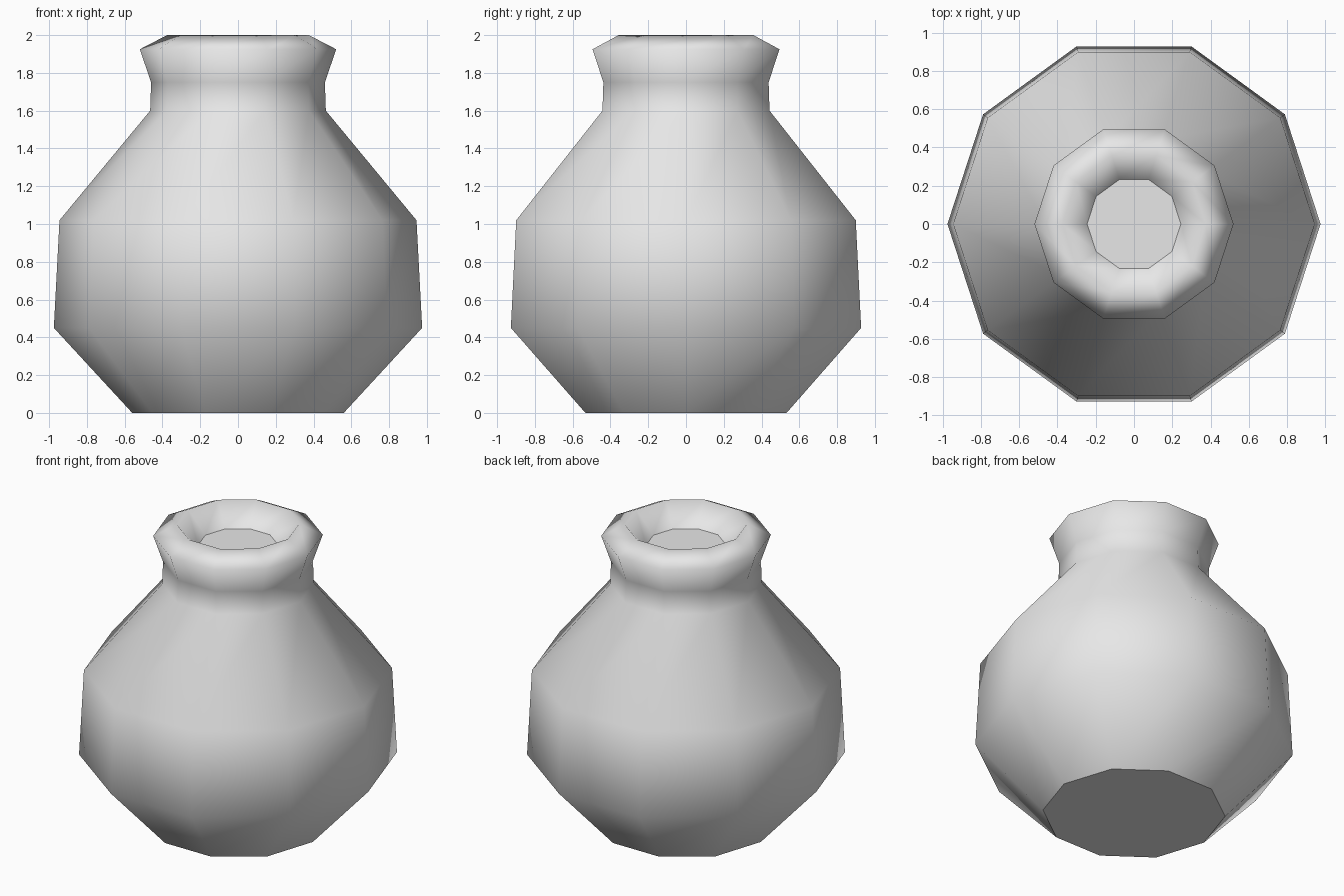
import bpy
import bmesh
from math import cos, sin, tau

cube = bpy.data.objects.get("Cube")
if cube:
    bpy.data.objects.remove(cube, do_unlink=True)

SIDES = 10

# Single clay colour
clay = bpy.data.materials.new("grey clay")
clay.use_nodes = True
clay.diffuse_color = (0.8, 0.8, 0.8, 1)
clay.node_tree.nodes["Principled BSDF"].inputs["Base Color"].default_value = (0.8, 0.8, 0.8, 1)

# Radius and height from the base, up the belly and neck, over the lip to the inner floor
profile = [
    (0.56, 0.0),
    (0.975, 0.45),
    (0.945, 1.02),
    (0.465, 1.6),
    (0.46, 1.75),
    (0.52, 1.925),
    (0.375, 2.0),
    (0.245, 1.86),
]


def add_ring(bm, radius, height):
    angles = [tau * i / SIDES for i in range(SIDES)]
    return [bm.verts.new((radius * cos(a), radius * sin(a), height)) for a in angles]


bm = bmesh.new()
rings = [add_ring(bm, r, z) for r, z in profile]

# Smooth wall between neighbouring rings
for low, high in zip(rings, rings[1:]):
    for i in range(SIDES):
        j = (i + 1) % SIDES
        bm.faces.new((low[i], low[j], high[j], high[i])).smooth = True

# Flat base and flat floor inside the mouth, with crisp borders
base = bm.faces.new(rings[0][::-1])
floor = bm.faces.new(rings[-1])
for cap in (base, floor):
    cap.smooth = False
    for edge in cap.edges:
        edge.smooth = False

mesh = bpy.data.meshes.new("pot")
bm.to_mesh(mesh)
bm.free()
mesh.materials.append(clay)
pot = bpy.data.objects.new("pot", mesh)
bpy.context.collection.objects.link(pot)
